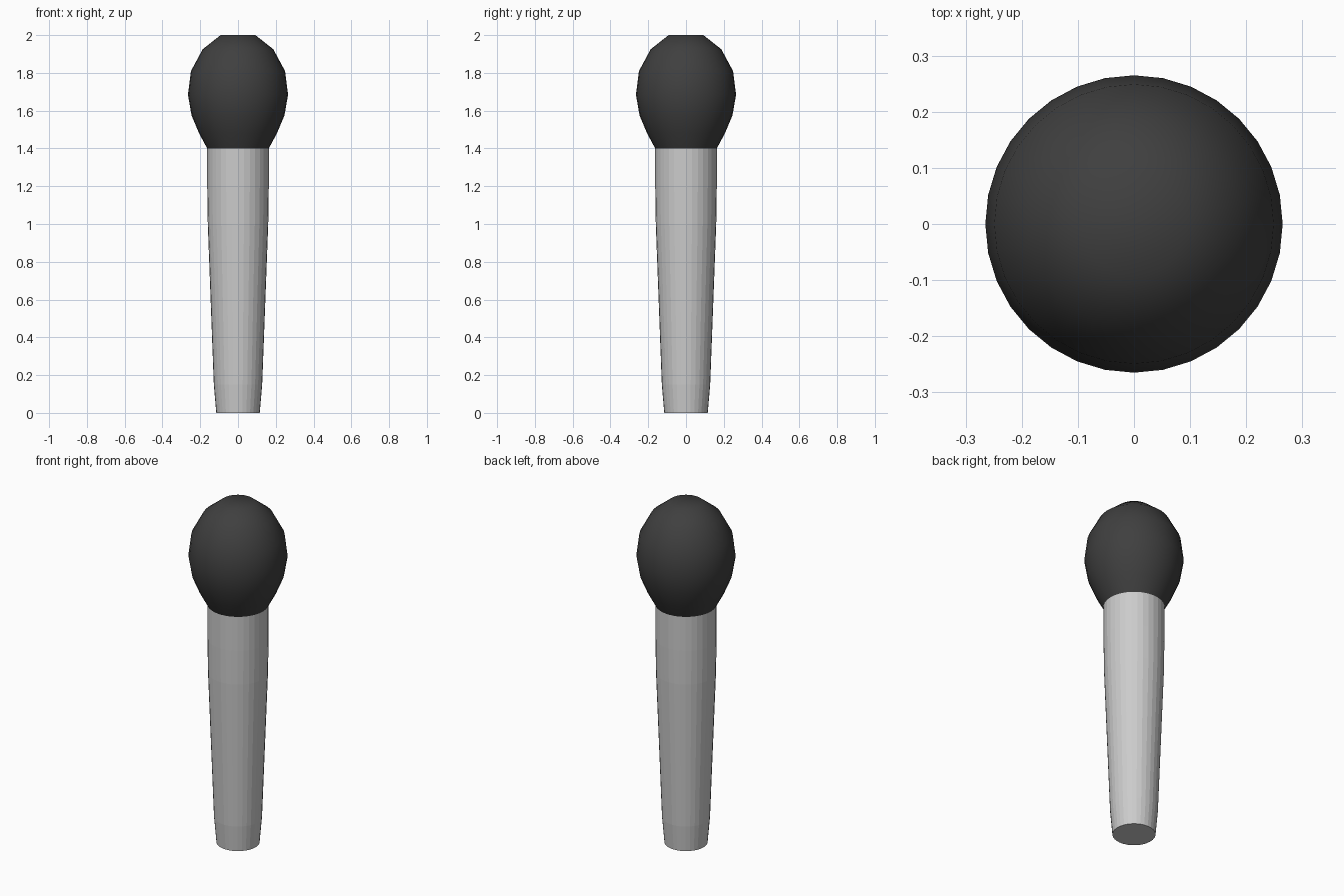
import bpy, bmesh, math

if "Cube" in bpy.data.objects:
    bpy.data.objects.remove(bpy.data.objects["Cube"])

SIDES = 32


def lathe(name, profile, smooth):
    """Revolve (radius, z) points around z and cap both ends."""
    bm = bmesh.new()
    rings = []
    for r, z in profile:
        rings.append([bm.verts.new((r * math.cos(2 * math.pi * i / SIDES),
                                    r * math.sin(2 * math.pi * i / SIDES), z))
                      for i in range(SIDES)])
    for low, high in zip(rings, rings[1:]):
        for i in range(SIDES):
            j = (i + 1) % SIDES
            face = bm.faces.new((low[i], low[j], high[j], high[i]))
            face.smooth = smooth
    bm.faces.new(rings[0][::-1])
    top = bm.faces.new(rings[-1])
    top.smooth = smooth
    mesh = bpy.data.meshes.new(name)
    bm.to_mesh(mesh)
    bm.free()
    obj = bpy.data.objects.new(name, mesh)
    bpy.context.collection.objects.link(obj)
    return obj


# Tapered handle
lathe("handle", [(0.115, 0), (0.128, 0.15), (0.16, 1.0),
                 (0.163, 1.2), (0.163, 1.4)], False)

# Rounded foam head with a small flat top
head = lathe("foam_head", [(0.163, 1.4), (0.206, 1.48), (0.246, 1.575),
                           (0.265, 1.685), (0.249, 1.81), (0.187, 1.925),
                           (0.092, 2.0)], True)
foam = bpy.data.materials.new("dark_foam")
foam.diffuse_color = (0.05, 0.05, 0.05, 1)
foam.use_nodes = True
foam.node_tree.nodes["Principled BSDF"].inputs["Base Color"].default_value = foam.diffuse_color
head.data.materials.append(foam)
